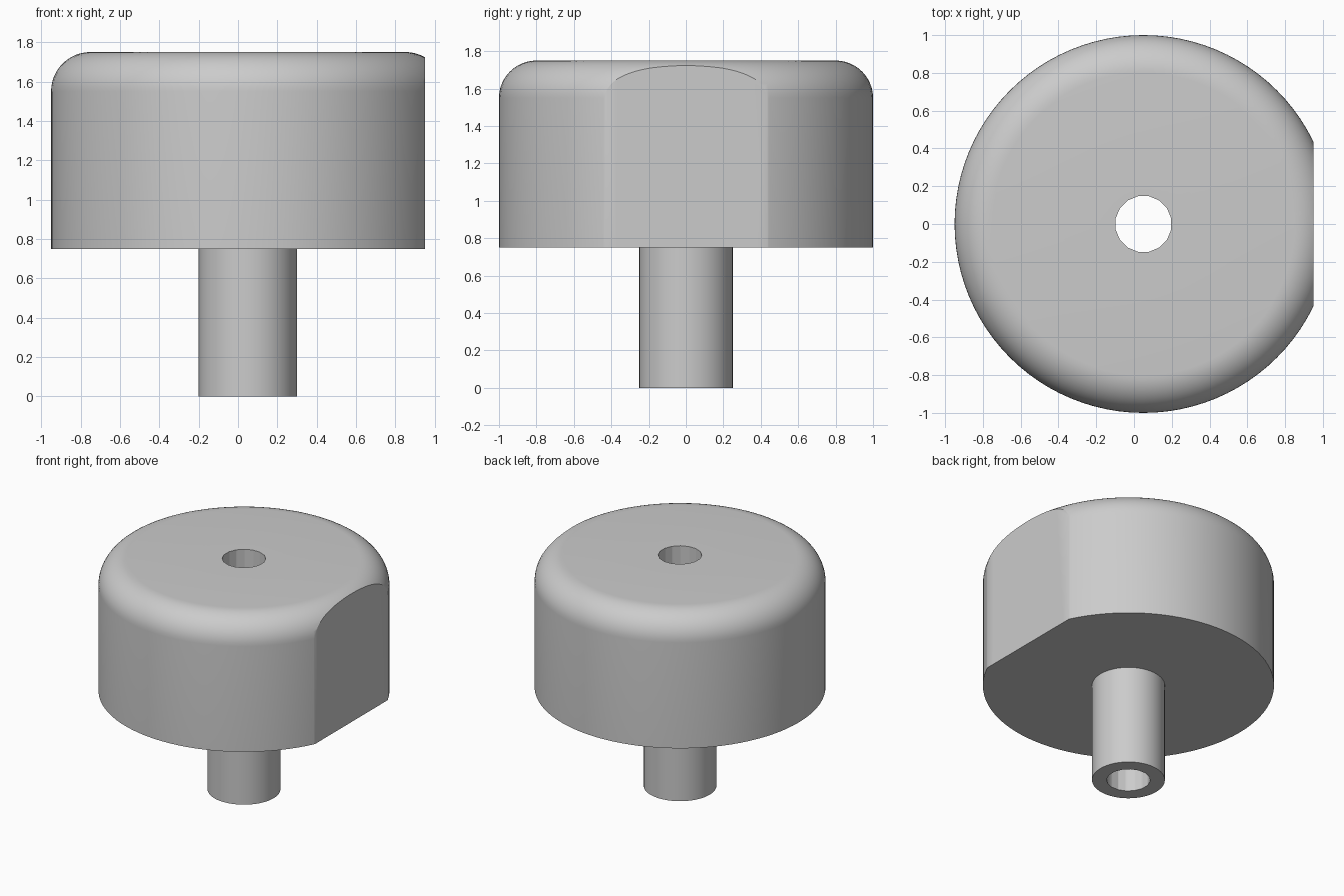
import bpy, bmesh
from math import cos, sin, pi, radians
from mathutils import Matrix, Vector

cube = bpy.data.objects.get("Cube")
if cube:
    bpy.data.objects.remove(cube, do_unlink=True)

CENTRE_X = 0.05
BODY_R, STEM_R, HOLE_R, FILLET = 1.0, 0.25, 0.15, 0.2
BOTTOM, TOP = 0.75, 1.75
FLAT_X = 0.95

grey = bpy.data.materials.new("plain grey")
grey.use_nodes = True
colour = (0.6, 0.6, 0.6, 1)
grey.diffuse_color = colour
grey.node_tree.nodes["Principled BSDF"].inputs["Base Color"].default_value = colour


def make_object(name, bm):
    mesh = bpy.data.meshes.new(name)
    bmesh.ops.recalc_face_normals(bm, faces=bm.faces)
    bm.to_mesh(mesh)
    bm.free()
    obj = bpy.data.objects.new(name, mesh)
    obj.data.materials.append(grey)
    bpy.context.collection.objects.link(obj)
    return obj


# Knob: stem, body and rounded rim turned as one profile
profile = [(0, 0), (STEM_R, 0), (STEM_R, BOTTOM), (BODY_R, BOTTOM)]
for i in range(13):
    a = i / 12 * pi / 2
    profile.append((BODY_R - FILLET + FILLET * cos(a), TOP - FILLET + FILLET * sin(a)))
profile.append((0, TOP))

bm = bmesh.new()
verts = [bm.verts.new((r, 0, z)) for r, z in profile]
edges = [bm.edges.new(pair) for pair in zip(verts, verts[1:])]
bmesh.ops.spin(bm, geom=verts + edges, cent=(0, 0, 0), axis=(0, 0, 1),
               angle=2 * pi, steps=96)
bmesh.ops.remove_doubles(bm, verts=bm.verts, dist=0.0005)
bmesh.ops.translate(bm, verts=bm.verts, vec=(CENTRE_X, 0, 0))

# Flat side: slice the body and cap the cut
cut = bmesh.ops.bisect_plane(bm, geom=bm.verts[:] + bm.edges[:] + bm.faces[:],
                             plane_co=(FLAT_X, 0, 0), plane_no=(1, 0, 0),
                             clear_outer=True)
rim = [e for e in cut["geom_cut"] if isinstance(e, bmesh.types.BMEdge)]
bmesh.ops.contextual_create(bm, geom=rim)
knob = make_object("knob", bm)

# Through hole
bm = bmesh.new()
bmesh.ops.create_cone(bm, cap_ends=True, segments=16, radius1=HOLE_R, radius2=HOLE_R,
                      depth=3, matrix=Matrix.Translation((CENTRE_X, 0, 1))
                      @ Matrix.Rotation(radians(11.25), 4, "Z"))
cutter = make_object("hole_cutter", bm)
cutter.hide_render = True

bpy.ops.object.select_all(action="DESELECT")
bpy.context.view_layer.objects.active = knob
knob.select_set(True)
bore = knob.modifiers.new("bore", "BOOLEAN")
bore.object = cutter
bore.operation = "DIFFERENCE"
bore.solver = "EXACT"
bpy.ops.object.modifier_apply(modifier=bore.name)
bpy.data.objects.remove(cutter, do_unlink=True)
bpy.ops.object.shade_smooth_by_angle(angle=radians(28))
